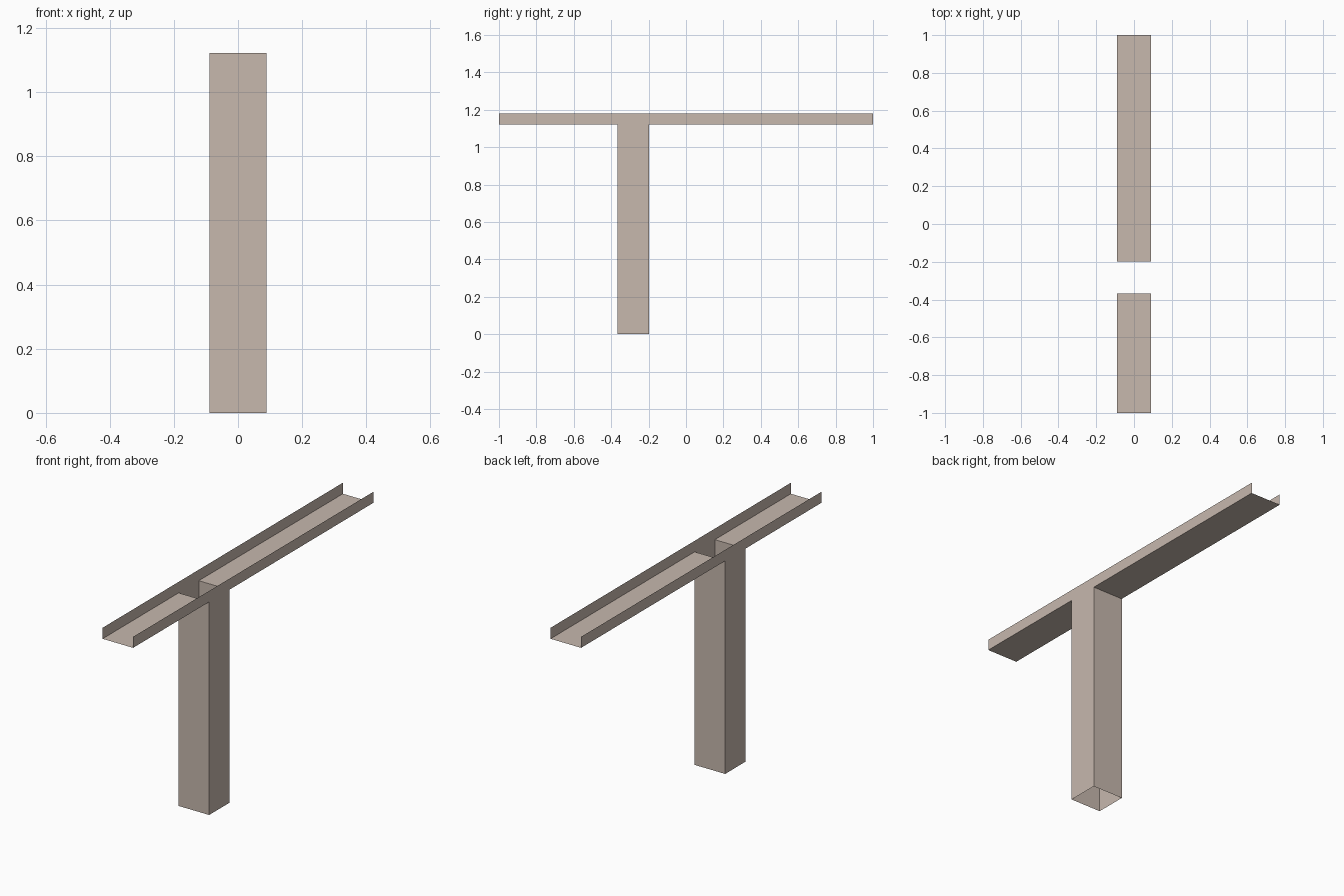
import bpy
import bmesh

if "Cube" in bpy.data.objects:
    bpy.data.objects.remove(bpy.data.objects["Cube"])

W = 0.089                      # half width of channel and pipe
FLOOR, RIM = 1.122, 1.18       # channel floor and rim heights
Y0, Y1 = -0.367, -0.199        # downpipe extent along the channel

mat = bpy.data.materials.new("beige_metal")
mat.diffuse_color = (0.57, 0.48, 0.42, 1)
mat.use_nodes = True
mat.node_tree.nodes["Principled BSDF"].inputs["Base Color"].default_value = mat.diffuse_color


def sheet_object(name, quads):
    """Thin sheet-metal part made from a few flat quads."""
    bm = bmesh.new()
    for q in quads:
        bm.faces.new([bm.verts.new(p) for p in q])
    bmesh.ops.remove_doubles(bm, verts=bm.verts, dist=1e-5)
    me = bpy.data.meshes.new(name)
    bm.to_mesh(me)
    bm.free()
    me.materials.append(mat)
    ob = bpy.data.objects.new(name, me)
    bpy.context.collection.objects.link(ob)


def floor_quad(a, b):
    return [(-W, a, FLOOR), (W, a, FLOOR), (W, b, FLOOR), (-W, b, FLOOR)]


def side_quad(s, a, b, z0, z1):
    q = [(s * W, a, z0), (s * W, b, z0), (s * W, b, z1), (s * W, a, z1)]
    return q if s > 0 else q[::-1]


# Open gutter channel: floor with an outlet gap, plus two side walls
gutter = [floor_quad(-1, Y0), floor_quad(Y1, 1)]
for s in (-1, 1):
    for a, b in ((-1, Y0), (Y0, Y1), (Y1, 1)):
        gutter.append(side_quad(s, a, b, FLOOR, RIM))
sheet_object("gutter_channel", gutter)

# Square downpipe, open at both ends
pipe = [side_quad(s, Y0, Y1, 0, FLOOR) for s in (-1, 1)]
pipe.append([(-W, Y0, 0), (W, Y0, 0), (W, Y0, FLOOR), (-W, Y0, FLOOR)])
pipe.append([(W, Y1, 0), (-W, Y1, 0), (-W, Y1, FLOOR), (W, Y1, FLOOR)])
sheet_object("downpipe", pipe)
